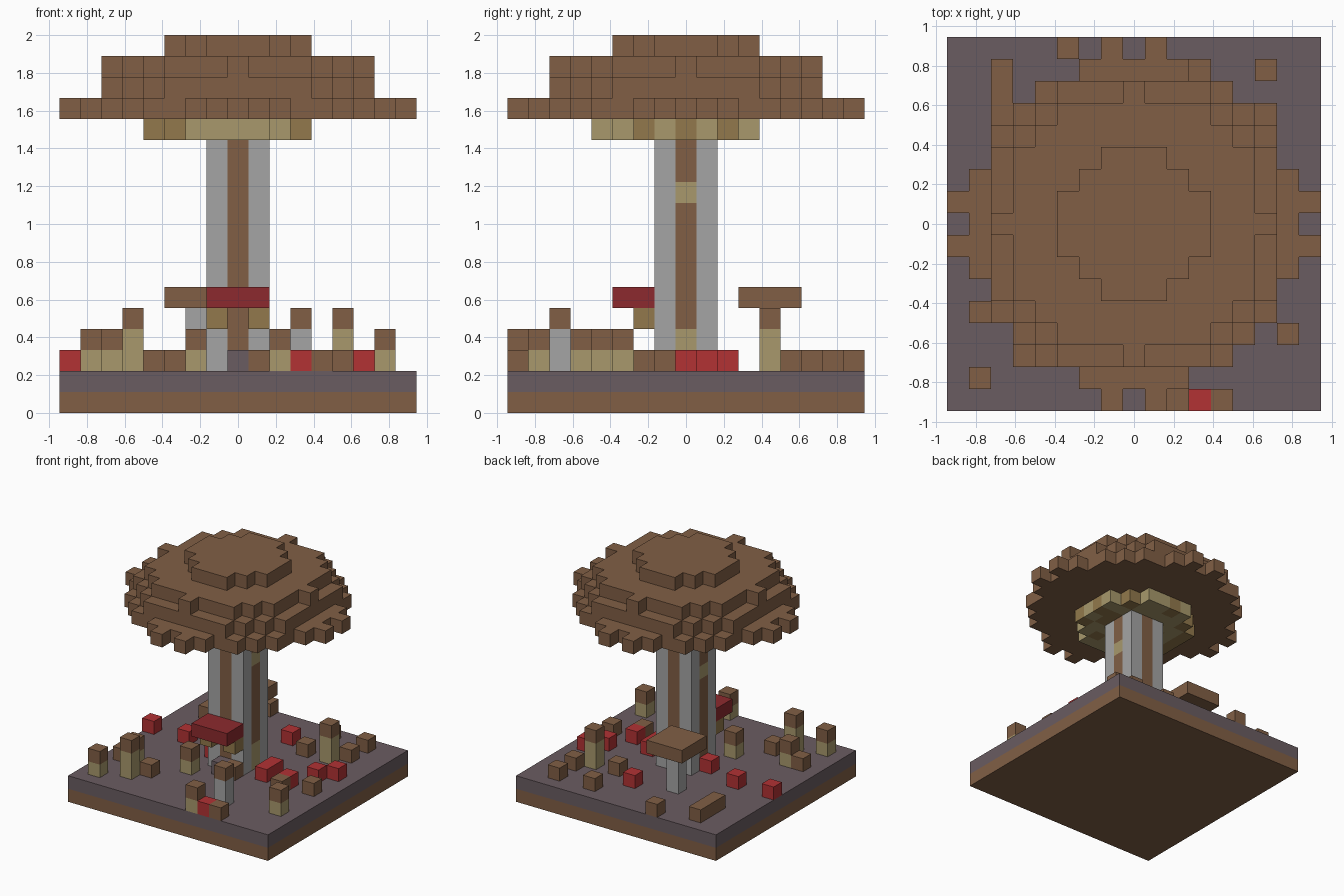
import bpy, bmesh, random
from mathutils import Vector

random.seed(4)
UNIT = 1 / 9          # edge of one block
HALF = 8              # blocks on each side of the centre

cube = bpy.data.objects.get("Cube")
if cube:
    bpy.data.objects.remove(cube)


def linear(channel):
    c = channel / 255
    return c / 12.92 if c <= 0.04045 else ((c + 0.055) / 1.055) ** 2.4


def make_material(name, *rgb):
    mat = bpy.data.materials.new(name)
    mat.use_nodes = True
    color = [linear(c) for c in rgb] + [1]
    mat.diffuse_color = color
    mat.node_tree.nodes["Principled BSDF"].inputs["Base Color"].default_value = color
    return mat


brown = make_material("brown", 129, 95, 69)
soil = make_material("purple grey", 106, 92, 97)
tan = make_material("tan", 168, 153, 108)
ochre = make_material("ochre", 146, 121, 76)
grey = make_material("grey", 165, 165, 165)
red = make_material("red", 178, 50, 52)
crimson = make_material("crimson", 140, 42, 46)

AXES = [Vector(a) for a in ((1, 0, 0), (0, 1, 0), (0, 0, 1))]


def build_blocks(name, cells):
    """Skin a dictionary of block position -> material, outer faces only."""
    bm = bmesh.new()
    materials = list(dict.fromkeys(cells.values()))
    for cell, mat in cells.items():
        middle = Vector(cell) + AXES[2] / 2
        for k, axis in enumerate(AXES):
            u, v = AXES[(k + 1) % 3] / 2, AXES[(k + 2) % 3] / 2
            for sign in (1, -1):
                n = axis * sign
                if tuple(int(a) for a in Vector(cell) + n) in cells:
                    continue
                c = middle + n / 2
                corners = [c - u - v, c + u - v, c + u + v, c - u + v]
                face = bm.faces.new([bm.verts.new(p * UNIT) for p in corners[::sign]])
                face.material_index = materials.index(mat)
    bmesh.ops.remove_doubles(bm, verts=bm.verts, dist=UNIT / 100)
    mesh = bpy.data.meshes.new(name)
    bm.to_mesh(mesh)
    bm.free()
    for mat in materials:
        mesh.materials.append(mat)
    obj = bpy.data.objects.new(name, mesh)
    bpy.context.collection.objects.link(obj)
    return obj


def box(xs, ys, zs, mat):
    return {(x, y, z): mat for x in xs for y in ys for z in zs}


def disc(limit, z, mat, reach=HALF, shift=0):
    span = range(-reach, reach + 1)
    return {(x, y, z): mat for x in span for y in span
            if (x + shift) ** 2 + (y + shift) ** 2 <= limit}


# Ground slab: earth below, darker soil above
full = range(-HALF, HALF + 1)
build_blocks("ground", {**box(full, full, [0], brown), **box(full, full, [1], soil)})

# Trunk with a stripe down the middle of every side
core = range(-1, 2)
trunk = {(x, y, z): brown if x * y == 0 else grey
         for x in core for y in core for z in range(2, 13)}
for z in (2, 3, 10):
    trunk[1, 0, z] = tan
trunk[-1, 0, 9] = tan
build_blocks("trunk", trunk)

# Gills under the cap
gills = disc(14.6, 13, tan, shift=0.5)
for cell in gills:
    if random.random() < 0.4:
        gills[cell] = ochre
build_blocks("gills", gills)

# Stepped cap, with pairs of blocks jutting from the rim
cap = {}
for z, limit, reach in ((14, 56, 7), (15, 46, 6), (16, 36, 6), (17, 10, 3)):
    cap.update(disc(limit, z, brown, reach))
for a in (-HALF, HALF):
    for b in (-1, 1):
        cap[a, b, 14] = cap[b, a, 14] = brown
build_blocks("cap", cap)

# Shelf growing from the front of the trunk
shelf = box(core, (-3, -2), [5], crimson)
shelf.update(box((-1, 1), [-2], [4], ochre))
build_blocks("front_shelf", shelf)

# Small flat mushroom at the back
small = box(range(-3, 0), range(3, 6), [5], brown)
small.update(box([-2], [4], range(2, 5), grey))
build_blocks("back_mushroom", small)


# Sprouts: a stalk with a brown block on top
def sprout(x, y, height, stalk):
    cells = box([x], [y], range(2, 1 + height), stalk)
    cells[x, y, 1 + height] = brown
    build_blocks("sprout", cells)


for x, y in ((-7, -7), (-6, -4), (-2, -3), (7, -5), (2, -8)):
    sprout(x, y, 2, tan)
for x, y in ((-5, -6), (5, 4)):
    sprout(x, y, 3, tan)
sprout(3, -6, 3, grey)

# Single blocks scattered on the soil
pebbles = {
    brown: [(-4, -5), (-7, -4), (7, -1), (4, -8), (5, -2), (1, -2), (3, 4), (6, 5),
            (6, 7), (3, 7), (-3, 8), (-6, 5), (-6, 6), (-6, 7)],
    red: [(-8, 1), (-5, 1), (-2, 0), (3, -1), (3, 0), (5, -1), (6, 1), (7, 2),
          (1, 5), (3, -8)],
    soil: [(0, -2)],
}
for mat, spots in pebbles.items():
    build_blocks(mat.name + " pebbles", {(x, y, 2): mat for x, y in spots})
